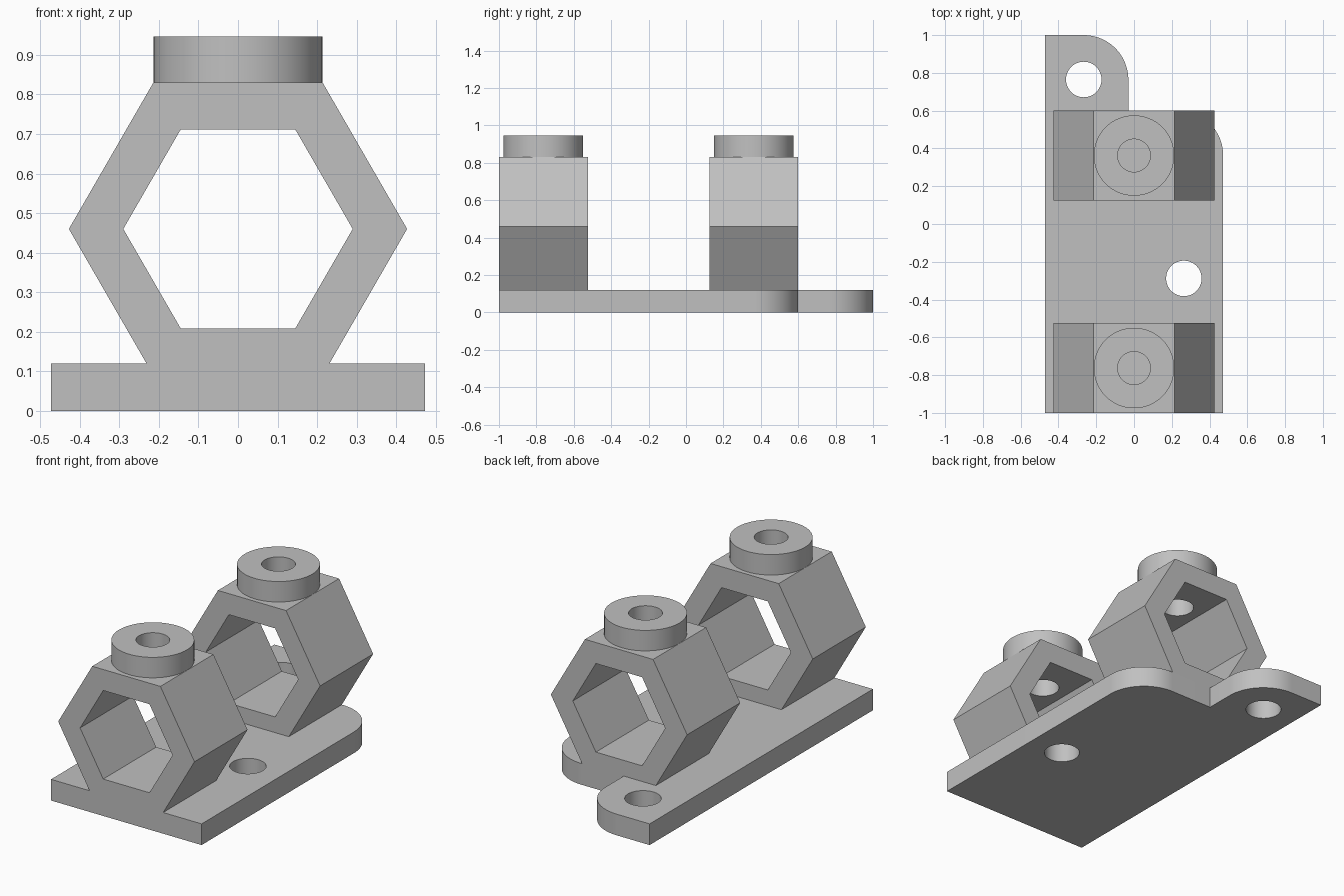
import bpy
import bmesh
from math import cos, sin, pi, radians
from mathutils import Matrix

cube = bpy.data.objects.get("Cube")
if cube:
    bpy.data.objects.remove(cube, do_unlink=True)

grey = bpy.data.materials.new("light grey")
grey.use_nodes = True
colour = (0.53, 0.53, 0.53, 1)
grey.diffuse_color = colour
grey.node_tree.nodes["Principled BSDF"].inputs["Base Color"].default_value = colour


def circle(x, y, r, start=0, end=360, steps=64):
    """Points along an arc, without the last one on a full turn."""
    n = steps if end - start == 360 else steps + 1
    angles = [radians(start + (end - start) * i / steps) for i in range(n)]
    return [(x + r * cos(a), y + r * sin(a)) for a in angles]


def prism(name, outline, low, high, along_y=False):
    """Extrude an outline along z, or an x-z outline along y."""
    bm = bmesh.new()
    face = bm.faces.new([bm.verts.new((u, v, 0)) for u, v in outline])
    ext = bmesh.ops.extrude_face_region(bm, geom=[face])
    top = [g for g in ext["geom"] if isinstance(g, bmesh.types.BMVert)]
    bmesh.ops.translate(bm, verts=top, vec=(0, 0, high - low))
    bmesh.ops.translate(bm, verts=bm.verts, vec=(0, 0, low))
    if along_y:
        bm.transform(Matrix(((1, 0, 0, 0), (0, 0, 1, 0), (0, 1, 0, 0), (0, 0, 0, 1))))
    bmesh.ops.recalc_face_normals(bm, faces=bm.faces)
    mesh = bpy.data.meshes.new(name)
    bm.to_mesh(mesh)
    bm.free()
    mesh.materials.append(grey)
    obj = bpy.data.objects.new(name, mesh)
    bpy.context.collection.objects.link(obj)
    return obj


def activate(obj):
    bpy.ops.object.select_all(action="DESELECT")
    obj.select_set(True)
    bpy.context.view_layer.objects.active = obj


def cut(obj, cutter):
    """Subtract a cutter and remove it."""
    cutter.hide_render = True
    mod = obj.modifiers.new("cut", "BOOLEAN")
    mod.operation = "DIFFERENCE"
    mod.solver = "EXACT"
    mod.object = cutter
    activate(obj)
    bpy.ops.object.modifier_apply(modifier=mod.name)
    bpy.data.objects.remove(cutter, do_unlink=True)


def finish(obj):
    activate(obj)
    bpy.ops.object.shade_smooth_by_angle(angle=radians(30))


W, T = 0.472, 0.12      # plate half width and thickness
R = 0.236               # plate corner radius
MID, TOP = 0.46, 0.83   # hexagon centre and top heights
LENGTH = 0.475          # hexagon tube length

# Base plate with a rounded tab and a rounded back corner
outline = [(-W, -1), (W, -1)]
outline += circle(W - R, 0.6 - R, R, 0, 90, 24)
outline += [(-0.03, 0.6)]
outline += circle(-0.03 - R, 1 - R, R, 0, 90, 24)
outline += [(-W, 1)]
plate = prism("base_plate", outline, 0, T)
for x, y in ((-0.266, 0.765), (0.264, -0.288)):
    cut(plate, prism("hole_cutter", circle(x, y, 0.094), -0.1, 0.3))
finish(plate)


def hexagon(apothem):
    return circle(0, MID, apothem / cos(pi / 6), steps=6)


# Hexagonal tubes, cut flat where they meet the plate, each with a drilled boss
for side, y in (("front", -1), ("back", 0.125)):
    foot = 0.231
    outer = hexagon(TOP - MID)[:4] + [(-foot, T), (foot, T)]
    tube = prism(side + "_hexagon_tube", outer, y, y + LENGTH, along_y=True)
    cut(tube, prism("bore_cutter", hexagon(0.251), y - 0.1, y + LENGTH + 0.1, along_y=True))
    centre = y + LENGTH / 2
    cut(tube, prism("drill_cutter", circle(0, centre, 0.087), MID, 1.1))
    finish(tube)

    boss = prism(side + "_boss", circle(0, centre, 0.213), TOP, 0.946)
    cut(boss, prism("drill_cutter", circle(0, centre, 0.087), MID, 1.1))
    finish(boss)
